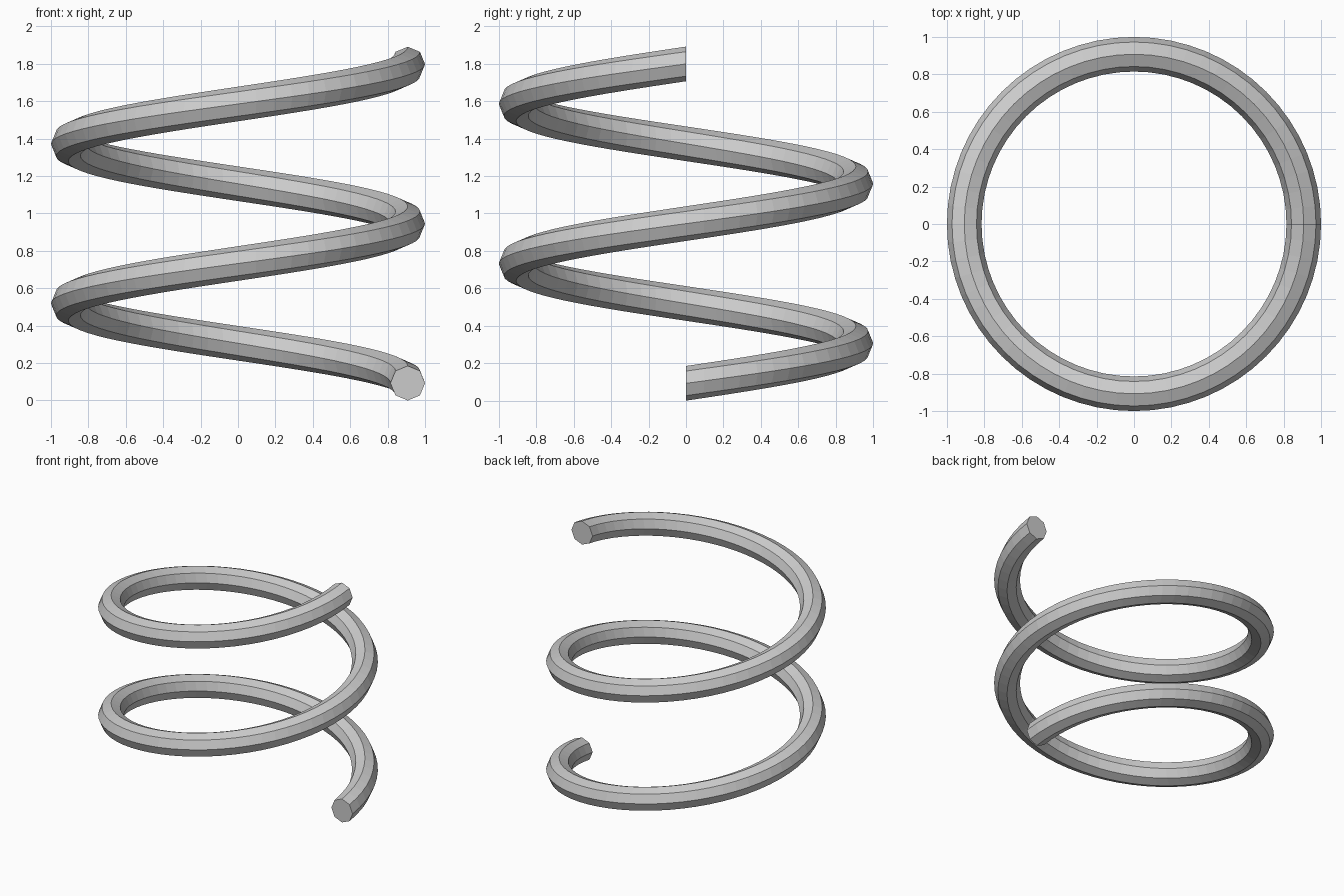
import bpy, bmesh
from math import cos, sin, tau

if "Cube" in bpy.data.objects:
    bpy.data.objects.remove(bpy.data.objects["Cube"])

SIDES, STEPS, TURNS = 8, 64, 2
TUBE, COIL, PITCH = 0.0925, 0.9075, 0.853

bm = bmesh.new()

# Octagonal section kept upright and swept up the helix
rings = []
for i in range(STEPS * TURNS + 1):
    a = tau * i / STEPS
    ring = []
    for k in range(SIDES):
        t = tau * k / SIDES
        r = COIL + TUBE * cos(t)
        z = TUBE + PITCH * i / STEPS + TUBE * sin(t)
        ring.append(bm.verts.new((r * cos(a), r * sin(a), z)))
    rings.append(ring)

# Tube walls
for p, q in zip(rings, rings[1:]):
    for k in range(SIDES):
        n = (k + 1) % SIDES
        bm.faces.new((p[k], p[n], q[n], q[k]))

# Flat end caps
bm.faces.new(rings[0])
bm.faces.new(rings[-1])
bmesh.ops.recalc_face_normals(bm, faces=bm.faces)

mesh = bpy.data.meshes.new("coil_spring")
bm.to_mesh(mesh)
bm.free()
bpy.context.collection.objects.link(bpy.data.objects.new("coil_spring", mesh))
